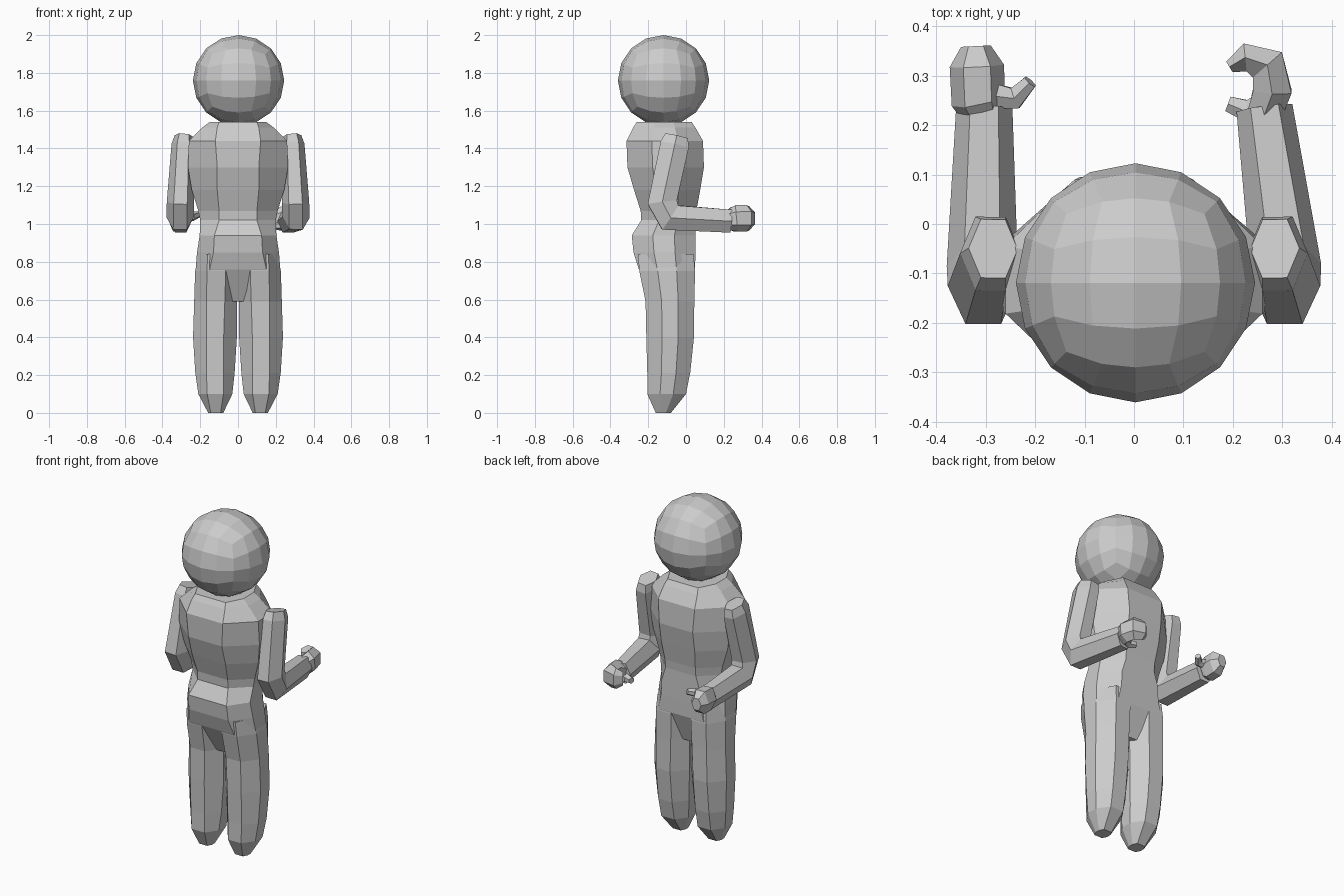
import bpy, bmesh, math
from mathutils import Vector


def skin(name, rings):
    """Loft a closed, capped, flat-shaded mesh through equal-sized rings."""
    bm = bmesh.new()
    loops = [[bm.verts.new(p) for p in r] for r in rings]
    n = len(loops[0])
    for a, b in zip(loops, loops[1:]):
        for i in range(n):
            j = (i + 1) % n
            bm.faces.new((a[i], a[j], b[j], b[i]))
    bm.faces.new(loops[0][::-1])
    bm.faces.new(loops[-1])
    bmesh.ops.recalc_face_normals(bm, faces=bm.faces)
    me = bpy.data.meshes.new(name)
    bm.to_mesh(me)
    bm.free()
    ob = bpy.data.objects.new(name, me)
    bpy.context.collection.objects.link(ob)
    return ob


def octagon(z, cx, flat, half, front, back, k=0.33):
    """Horizontal eight-sided section: flat front/back, chamfered corners."""
    c = k * (back - front)
    pts = [(-flat, front), (flat, front), (half, front + c), (half, back - c),
           (flat, back), (-flat, back), (-half, back - c), (-half, front + c)]
    return [(cx + x, y, z) for x, y in pts]


def tube(name, path, side, n=6):
    """Faceted tube along (x, y, z, radius on side axis, other radius)."""
    pts = [Vector(p[:3]) for p in path]
    rings = []
    for i, (p, spec) in enumerate(zip(pts, path)):
        t = Vector((0, 0, 0))
        if i > 0:
            t += (p - pts[i - 1]).normalized()
        if i < len(pts) - 1:
            t += (pts[i + 1] - p).normalized()
        t.normalize()
        s = Vector(side)
        e1 = (s - t * s.dot(t)).normalized()
        e2 = t.cross(e1)
        rings.append([p + e1 * spec[3] * math.cos(a) + e2 * spec[4] * math.sin(a)
                      for a in (2 * math.pi * k / n for k in range(n))])
    return skin(name, rings)


# Head: cube subdivided 4 x 4 per side and pushed out to a sphere
bm = bmesh.new()
bmesh.ops.create_cube(bm, size=2)
bmesh.ops.subdivide_edges(bm, edges=bm.edges[:], cuts=3, use_grid_fill=True)
for v in bm.verts:
    d = Vector([math.tan(c * math.pi / 4) for c in v.co]).normalized()
    v.co = Vector((0.003, -0.119, 1.76)) + 0.242 * d
    v.co.z = 1.76 + 0.24 * d.z
me = bpy.data.meshes.new("head")
bm.to_mesh(me)
bm.free()
bpy.context.collection.objects.link(bpy.data.objects.new("head", me))

# Torso: z, flat half width, half width, front y, back y
torso = [(1.54, 0.10, 0.15, -0.26, 0.03), (1.51, 0.11, 0.19, -0.28, 0.05),
         (1.44, 0.12, 0.26, -0.315, 0.09), (1.30, 0.11, 0.265, -0.31, 0.095),
         (1.18, 0.11, 0.245, -0.275, 0.075), (1.07, 0.10, 0.21, -0.24, 0.055),
         (1.02, 0.10, 0.20, -0.237, 0.05), (0.94, 0.125, 0.203, -0.287, 0.05),
         (0.85, 0.13, 0.217, -0.278, 0.05), (0.76, 0.15, 0.224, -0.25, 0.048),
         (0.59, 0.05, 0.07, -0.16, -0.01)]
skin("torso", [octagon(z, 0, *r) for z, *r in torso])

# Legs: z, centre x, flat half width, half width, front y, back y
leg = [(0.84, 0.11, 0.05, 0.10, -0.255, 0.04), (0.75, 0.115, 0.05, 0.112, -0.247, 0.048),
       (0.59, 0.118, 0.048, 0.114, -0.214, 0.044), (0.40, 0.122, 0.046, 0.116, -0.21, 0.042),
       (0.21, 0.122, 0.045, 0.104, -0.205, 0.022), (0.10, 0.12, 0.043, 0.09, -0.205, 0.0),
       (0.0, 0.118, 0.026, 0.04, -0.16, -0.08)]
for side, s in (("left", -1), ("right", 1)):
    skin(side + "_leg", [octagon(z, s * cx, *r) for z, cx, *r in leg])

# Arms: bent six-sided tubes, forearms reaching to the back side (+y)
for side, s, wrist in (("left", -1, 0.303), ("right", 1, 0.264)):
    tube(side + "_arm", [(s * 0.285, -0.05, 1.465, 0.05, 0.07),
                         (s * 0.29, -0.06, 1.42, 0.062, 0.088),
                         (s * 0.305, -0.125, 1.115, 0.072, 0.09),
                         (s * 0.307, -0.085, 1.035, 0.072, 0.088),
                         (s * wrist, 0.235, 1.015, 0.057, 0.07)], (1, 0, 0))

# Left fist and thumb
tube("left_fist", [(-0.305, 0.225, 1.02, 0.045, 0.055), (-0.315, 0.25, 1.025, 0.055, 0.075),
                   (-0.318, 0.32, 1.03, 0.055, 0.075), (-0.32, 0.36, 1.03, 0.03, 0.04)],
     (1, 0, 0))
tube("left_thumb", [(-0.29, 0.26, 1.04, 0.03, 0.03), (-0.24, 0.255, 1.04, 0.025, 0.025),
                    (-0.21, 0.288, 1.05, 0.018, 0.016)], (0, 0, 1))

# Right hand: fingers curl inward around an open grip, with a short thumb
tube("right_hand", [(0.265, 0.225, 1.02, 0.055, 0.04), (0.28, 0.27, 1.03, 0.07, 0.045),
                    (0.27, 0.322, 1.03, 0.07, 0.045), (0.225, 0.337, 1.03, 0.062, 0.033),
                    (0.193, 0.318, 1.03, 0.04, 0.014)], (0, 0, 1))
tube("right_thumb", [(0.27, 0.245, 1.0, 0.03, 0.03), (0.23, 0.228, 0.99, 0.026, 0.026),
                     (0.19, 0.243, 0.99, 0.018, 0.018)], (0, 0, 1))
